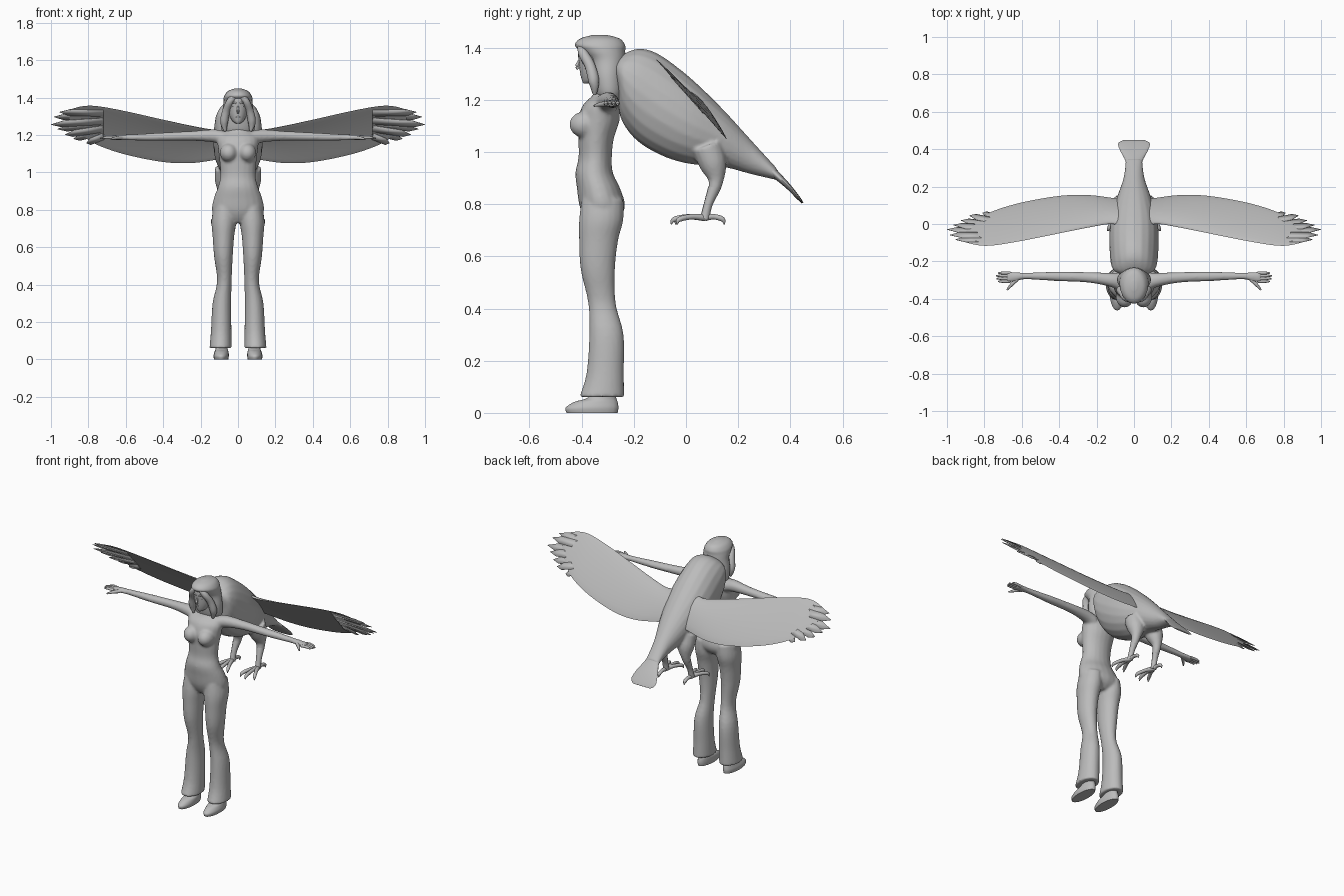
import bpy
import bmesh
from math import sin, cos, pi
from mathutils import Vector, Matrix

default_cube = bpy.data.objects.get("Cube")
if default_cube:
    bpy.data.objects.remove(default_cube)

grey = bpy.data.materials.new("plain_grey")
grey.use_nodes = True
colour = (0.5, 0.5, 0.5, 1)
grey.diffuse_color = colour
grey.node_tree.nodes["Principled BSDF"].inputs["Base Color"].default_value = colour

SIDES = 20
BOTH = (1, -1)


def spline(rows, steps=5):
    """Catmull-Rom interpolation through rows of numbers."""
    rows = [tuple(row) for row in rows]
    padded = [rows[0]] + rows + [rows[-1]]
    result = []
    for before, start, end, after in zip(padded, padded[1:], padded[2:], padded[3:]):
        for step in range(steps):
            t = step / steps
            result.append(tuple(
                b + t * (c - a + t * (2 * a - 5 * b + 4 * c - d + t * (3 * (b - c) + d - a))) / 2
                for a, b, c, d in zip(before, start, end, after)))
    return result + [rows[-1]]


# Cross-section shapes: each turns one row and an angle into a point
def upright(row, angle):
    z, x, y, wide, deep = row
    return x + wide * cos(angle), y + deep * sin(angle), z


def sideways(row, angle):
    x, y, z, deep, tall = row
    return x, y + deep * cos(angle), z + tall * sin(angle)


def slanted(row, angle):
    top_y, top_z, low_y, low_z, wide = row
    t = (1 + sin(angle)) / 2
    return wide * cos(angle), low_y + t * (top_y - low_y), low_z + t * (top_z - low_z)


def wing_height(y):
    return 1.225 - 1.13 * y


def aerofoil(row, angle):
    x, lead, trail, thick = row
    t = (1 - cos(angle)) / 2
    y = lead + t * (trail - lead)
    bulge = thick * sin(angle) * (1 if angle < pi else 0.4)
    return x, y, wing_height(y) + bulge + 4 * thick * t * (1 - t)


def skin(bm, rings):
    rings = [[bm.verts.new(point) for point in ring] for ring in rings]
    for first, second in zip(rings, rings[1:]):
        for i in range(len(first)):
            j = (i + 1) % len(first)
            bm.faces.new((first[i], first[j], second[j], second[i]))
    bm.faces.new(rings[0])
    bm.faces.new(rings[-1])


def loft(bm, shape, rows, sides=(1,)):
    for side in sides:
        rings = []
        for row in spline(rows):
            ring = [Vector(shape(row, 2 * pi * i / SIDES)) for i in range(SIDES)]
            rings.append([Vector((side * p.x, p.y, p.z)) for p in ring])
        skin(bm, rings)


def limb(bm, rows, sides=BOTH, count=10):
    """Tapered tube through points given as x, y, z, radius."""
    path = spline(rows)
    for side in sides:
        rings = []
        for i, row in enumerate(path):
            ahead = Vector(path[min(i + 1, len(path) - 1)][:3])
            behind = Vector(path[max(i - 1, 0)][:3])
            turn = (ahead - behind).to_track_quat("Z", "Y")
            ring = [Vector(row[:3]) + turn @ Vector((cos(a), sin(a), 0)) * row[3]
                    for a in (2 * pi * k / count for k in range(count))]
            rings.append([Vector((side * p.x, p.y, p.z)) for p in ring])
        skin(bm, rings)


def ball(bm, centre, radii, sides=(1,)):
    for side in sides:
        place = Matrix.Translation((side * centre[0], centre[1], centre[2]))
        bmesh.ops.create_uvsphere(bm, u_segments=24, v_segments=16, radius=1,
                                  matrix=place @ Matrix.Diagonal((*radii, 1)))


def finish(bm, name, voxel=0, angle=60):
    bmesh.ops.recalc_face_normals(bm, faces=bm.faces)
    mesh = bpy.data.meshes.new(name)
    bm.to_mesh(mesh)
    bm.free()
    mesh.materials.append(grey)
    part = bpy.data.objects.new(name, mesh)
    bpy.context.collection.objects.link(part)
    bpy.ops.object.select_all(action="DESELECT")
    part.select_set(True)
    bpy.context.view_layer.objects.active = part
    if voxel:
        blend = part.modifiers.new("blend", "REMESH")
        blend.mode = "VOXEL"
        blend.voxel_size = voxel
        blend.use_smooth_shade = True
        relax = part.modifiers.new("relax", "SMOOTH")
        relax.iterations = 4
    else:
        bpy.ops.object.shade_smooth_by_angle(angle=angle * pi / 180)
    return part


# Woman's body: torso, bust, flared legs and outstretched arms blended together
bm = bmesh.new()
loft(bm, upright, [
    (.73, 0, -.325, .06, .05), (.76, 0, -.32, .12, .075), (.8, 0, -.322, .14, .088),
    (.86, 0, -.335, .13, .083), (.92, 0, -.352, .108, .072), (.98, 0, -.348, .094, .064),
    (1.05, 0, -.345, .098, .068), (1.12, 0, -.335, .106, .08), (1.18, 0, -.325, .11, .07),
    (1.215, 0, -.31, .08, .05), (1.24, 0, -.31, .042, .04), (1.3, 0, -.32, .034, .036)])
loft(bm, upright, [
    (.82, .07, -.32, .06, .08), (.74, .075, -.325, .067, .085), (.66, .078, -.335, .058, .075),
    (.55, .078, -.338, .05, .066), (.42, .073, -.322, .039, .053), (.3, .086, -.305, .05, .066),
    (.15, .09, -.31, .055, .072), (.06, .093, -.323, .06, .087)], BOTH)
loft(bm, sideways, [
    (.07, -.31, 1.18, .05, .04), (.13, -.298, 1.195, .037, .035), (.25, -.285, 1.195, .028, .026),
    (.42, -.28, 1.19, .025, .022), (.58, -.278, 1.187, .018, .016),
    (.63, -.282, 1.187, .026, .014), (.68, -.285, 1.185, .03, .012)], BOTH)
ball(bm, (.05, -.39, 1.105), (.047, .057, .05), BOTH)
finish(bm, "woman_body", voxel=.008)

# Fingers and thumbs
bm = bmesh.new()
for k, reach in enumerate((.725, .738, .735, .725)):
    y = -.262 - .015 * k
    limb(bm, [(.66, y, 1.185, .008), (.7, y, 1.187, .008), (reach, y, 1.182, .004)])
limb(bm, [(.625, -.295, 1.185, .011), (.655, -.325, 1.183, .009), (.68, -.353, 1.177, .004)])
finish(bm, "fingers")

# Shoes
bm = bmesh.new()
loft(bm, upright, [
    (0, .09, -.36, .038, .098), (.02, .09, -.36, .041, .101), (.042, .088, -.345, .037, .083),
    (.062, .088, -.32, .031, .052), (.12, .088, -.31, .028, .04)], BOTH)
finish(bm, "shoes", angle=45)

# Face with nose, lips, brows and eyes
bm = bmesh.new()
loft(bm, upright, [
    (1.262, 0, -.375, .012, .018), (1.275, 0, -.362, .03, .037), (1.305, 0, -.35, .046, .056),
    (1.345, 0, -.343, .054, .068), (1.39, 0, -.34, .055, .074), (1.425, 0, -.34, .04, .06)])
limb(bm, [(0, -.407, 1.355, .004), (0, -.418, 1.33, .007), (0, -.412, 1.318, .006)], sides=(1,))
ball(bm, (0, -.398, 1.297), (.015, .008, .006))
ball(bm, (.021, -.397, 1.352), (.011, .008, .006), BOTH)
limb(bm, [(.006, -.41, 1.368, .004), (.024, -.406, 1.374, .005), (.042, -.387, 1.366, .003)])
finish(bm, "face")

# Hair: cap, hanging shell and parted front locks
bm = bmesh.new()
loft(bm, upright, [
    (1.2, 0, -.292, .07, .045), (1.23, 0, -.295, .088, .058), (1.29, 0, -.3, .09, .065),
    (1.35, 0, -.302, .08, .07), (1.385, 0, -.318, .078, .085), (1.41, 0, -.33, .073, .096),
    (1.435, 0, -.33, .053, .075), (1.449, 0, -.33, .015, .025)])
limb(bm, [(.008, -.4, 1.415, .016), (.042, -.395, 1.38, .019), (.062, -.368, 1.33, .021),
          (.074, -.353, 1.27, .021), (.068, -.35, 1.22, .007)])
finish(bm, "hair")

# Bird body with feathered thighs
bm = bmesh.new()
loft(bm, slanted, [
    (-.272, 1.345, -.275, 1.3, .06), (-.24, 1.375, -.262, 1.23, .105),
    (-.18, 1.396, -.25, 1.13, .123), (-.11, 1.378, -.19, 1.045, .13),
    (-.02, 1.315, -.09, .985, .132), (.06, 1.245, .01, .955, .122), (.15, 1.155, .14, .943, .09),
    (.25, 1.045, .25, .915, .055), (.35, .935, .345, .893, .044)])
limb(bm, [(.065, .08, 1.02, .06), (.072, .105, .95, .052), (.08, .115, .89, .03),
          (.085, .1, .83, .019)], count=16)
finish(bm, "bird_body", voxel=.007)

# Tail fan
bm = bmesh.new()
loft(bm, slanted, [
    (.31, .975, .3, .92, .04), (.35, .93, .335, .9, .048), (.4, .875, .385, .86, .074),
    (.435, .83, .425, .82, .085), (.45, .807, .444, .803, .06)])
finish(bm, "tail")

# Bird shanks, toes and hooked claws
bm = bmesh.new()
limb(bm, [(.083, .108, .86, .024), (.088, .085, .8, .017), (.09, .072, .745, .018)])
for x, y in ((.05, -.03), (.09, -.045), (.135, -.025), (.09, .14)):
    mid_x, mid_y = (x + .09) / 2, (y + .072) / 2
    limb(bm, [(.09, .072, .748, .014), (mid_x, mid_y, .752, .011),
              (x, y, .742, .01), (1.1 * x - .009, 1.1 * y - .007, .722, .002)])
finish(bm, "bird_feet")

# Wings: cambered surfaces on a slanted plane
bm = bmesh.new()
loft(bm, aerofoil, [
    (.05, -.02, .13, .02), (.12, 0, .14, .02), (.25, -.02, .155, .017), (.4, -.05, .15, .014),
    (.6, -.09, .115, .01), (.75, -.114, .07, .007), (.83, -.114, .025, .004),
    (.9, -.098, -.04, .002)], BOTH)
finish(bm, "wings")

# Primary feathers fanned at the wing tips
bm = bmesh.new()
tips = ((.955, -.085), (.985, -.06), (1, -.028), (.965, -.004), (.925, .02), (.88, .044), (.81, .06))
for side in BOTH:
    for k, tip in enumerate(tips):
        root = Vector((.72, -.08 + .018 * k))
        along = Vector(tip) - root
        across = Vector((-along.y, along.x)).normalized() * .015
        outline = [root - across, root + along * .75 - across, root + along,
                   root + along * .8 + across, root + across]
        bm.faces.new([bm.verts.new((side * p.x, p.y, wing_height(p.y) + .003 * (k % 2)))
                      for p in outline])
feathers = finish(bm, "primary_feathers", angle=30)
feathers.modifiers.new("thickness", "SOLIDIFY").thickness = .003
